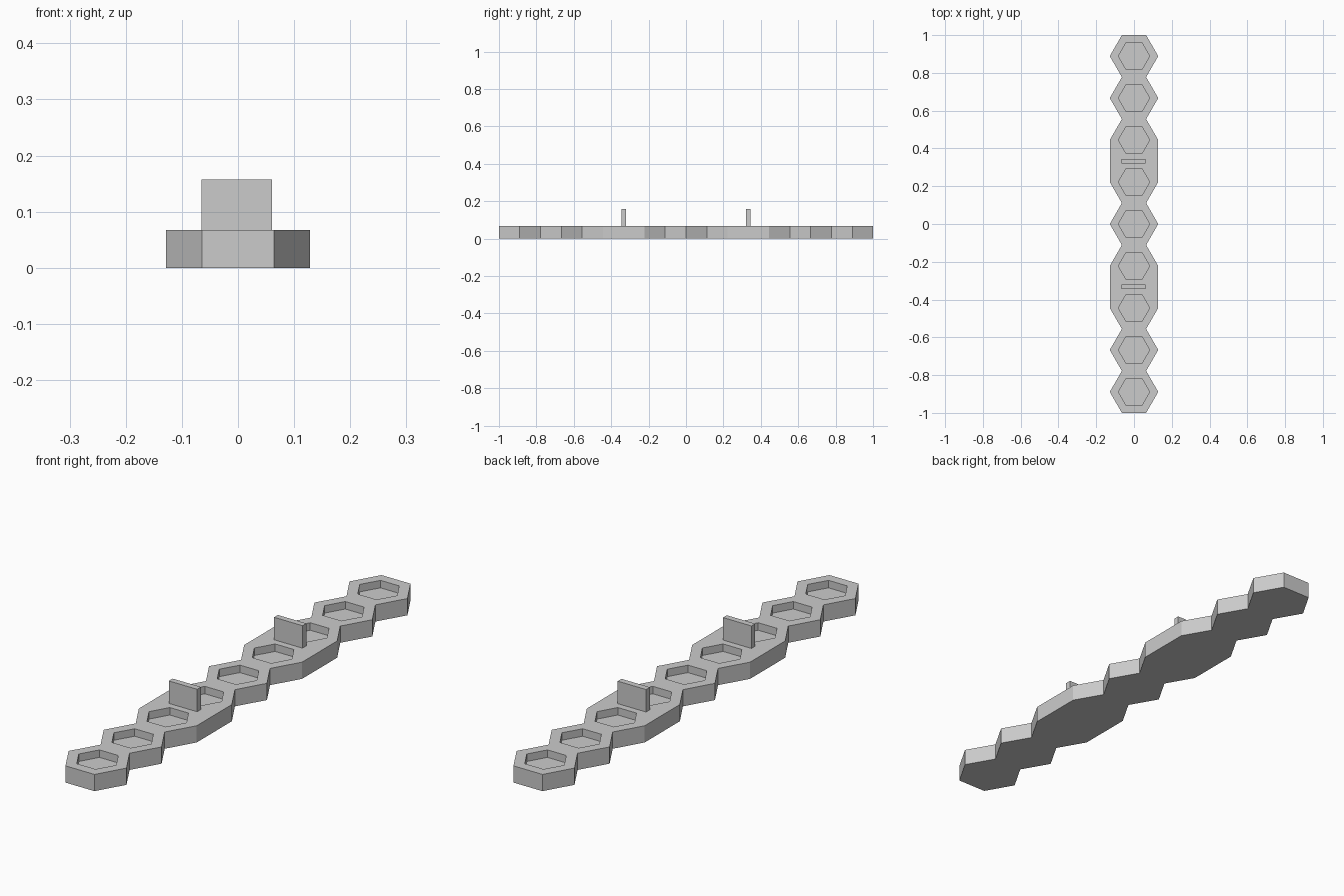
import bpy
import bmesh
from math import cos, sin, pi, sqrt

cube = bpy.data.objects.get("Cube")
if cube:
    bpy.data.objects.remove(cube, do_unlink=True)

CELLS = 9
PITCH = 2 / CELLS
OUTER = PITCH / sqrt(3)
INNER = 0.083
HEIGHT = 0.067
FLOOR = 0.037

grey = bpy.data.materials.new("light grey")
grey.use_nodes = True
grey.diffuse_color = (0.6, 0.6, 0.6, 1)
grey.node_tree.nodes["Principled BSDF"].inputs["Base Color"].default_value = (0.6, 0.6, 0.6, 1)


def add_object(name, bm):
    bmesh.ops.recalc_face_normals(bm, faces=bm.faces)
    mesh = bpy.data.meshes.new(name)
    bm.to_mesh(mesh)
    bm.free()
    mesh.materials.append(grey)
    obj = bpy.data.objects.new(name, mesh)
    bpy.context.collection.objects.link(obj)


def hexagon(bm, y, radius, z):
    return [bm.verts.new((radius * cos(i * pi / 3), y + radius * sin(i * pi / 3), z))
            for i in range(6)]


def bridge(bm, a, b):
    for i in range(6):
        j = (i + 1) % 6
        bm.faces.new((a[i], a[j], b[j], b[i]))


# Row of hexagonal cells: rim, recess walls and recess floor
bm = bmesh.new()
for k in range(CELLS):
    y = (k - CELLS // 2) * PITCH
    rim = hexagon(bm, y, OUTER, HEIGHT)
    lip = hexagon(bm, y, INNER, HEIGHT)
    base = hexagon(bm, y, INNER, FLOOR)
    bridge(bm, rim, lip)
    bridge(bm, lip, base)
    bm.faces.new(base)

# Webs that fill the side notches beside each tab
for y in (-1.5 * PITCH, 1.5 * PITCH):
    for s in (-1, 1):
        bm.faces.new([bm.verts.new((s * x, y + dy, HEIGHT)) for x, dy in
                      ((OUTER / 2, 0), (OUTER, -PITCH / 2), (OUTER, PITCH / 2))])
bmesh.ops.remove_doubles(bm, verts=bm.verts, dist=0.0005)

# Outer walls and underside
outline = [e for e in bm.edges if e.is_boundary]
walls = bmesh.ops.extrude_edge_only(bm, edges=outline)["geom"]
for v in walls:
    if isinstance(v, bmesh.types.BMVert):
        v.co.z = 0
bottom = [e for e in bm.edges if e.is_boundary]
bmesh.ops.edgeloop_fill(bm, edges=bottom)
add_object("hex_strip", bm)

# Upright tabs
for name, y in (("front_tab", -1.5 * PITCH), ("back_tab", 1.5 * PITCH)):
    bm = bmesh.new()
    bmesh.ops.create_cube(bm, size=1)
    for v in bm.verts:
        v.co.x = v.co.x * 0.126 - 0.002
        v.co.y = v.co.y * 0.024 + y
        v.co.z = 0.157 if v.co.z > 0 else HEIGHT - 0.005
    add_object(name, bm)
